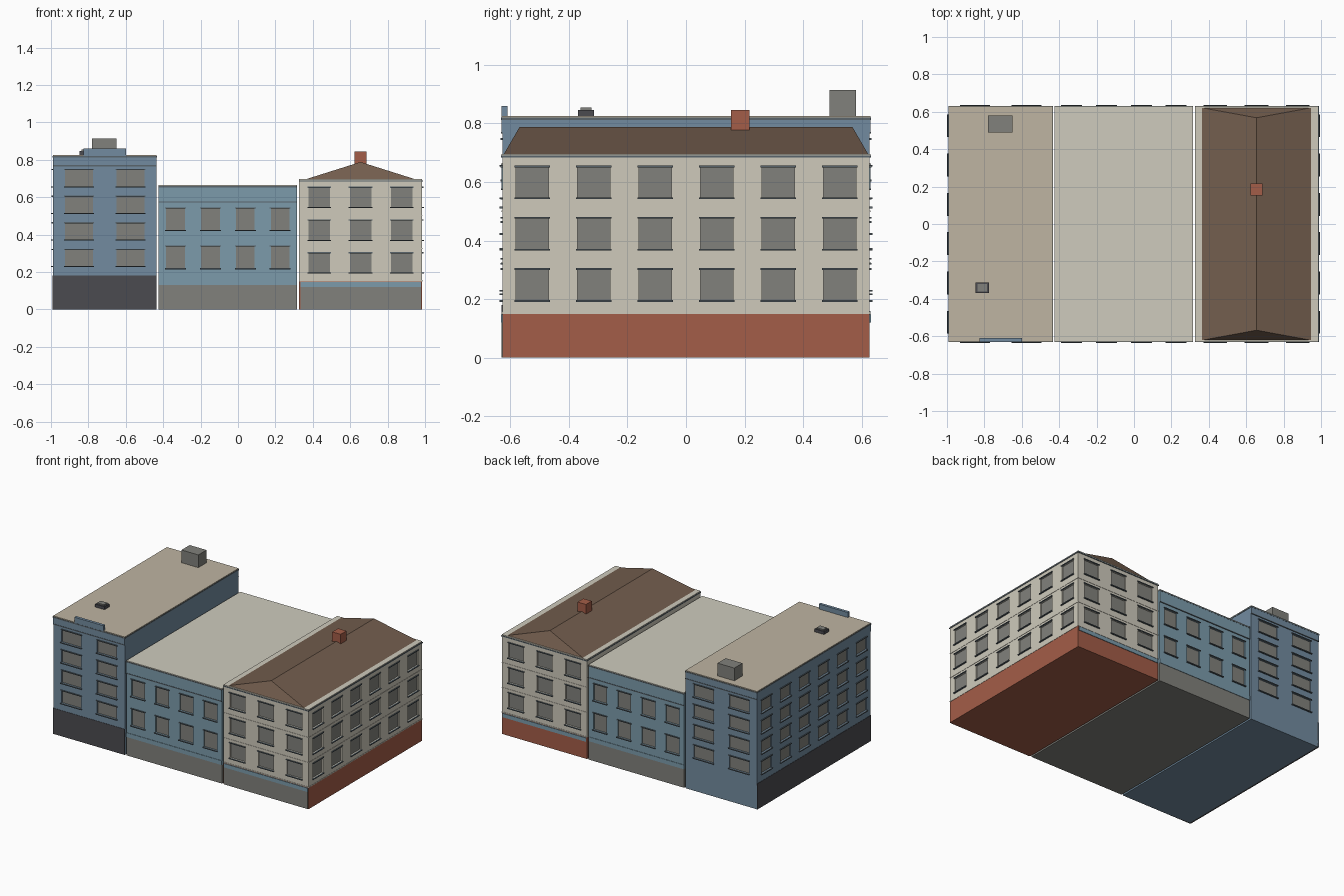
import bpy, bmesh

if "Cube" in bpy.data.objects:
    bpy.data.objects.remove(bpy.data.objects["Cube"])

Y = 0.627          # half depth of the walls
PROUD = 0.009      # how far sills stand out
RECESS = 0.01      # how far panes sit back


def material(name, r, g, b):
    m = bpy.data.materials.new(name)
    m.diffuse_color = (r, g, b, 1)
    m.use_nodes = True
    m.node_tree.nodes["Principled BSDF"].inputs["Base Color"].default_value = m.diffuse_color
    return m


BLUE = material("slate_blue", 0.17, 0.26, 0.35)
SKY = material("pale_blue", 0.20, 0.33, 0.41)
CREAM = material("cream", 0.62, 0.59, 0.50)
RED = material("brick_red", 0.37, 0.11, 0.065)
BROWN = material("roof_brown", 0.17, 0.11, 0.075)
TAN = material("roof_tan", 0.52, 0.46, 0.36)
PALE = material("roof_pale", 0.62, 0.60, 0.51)
GLASS = material("window_grey", 0.22, 0.22, 0.20)
DARK = material("dark_grey", 0.07, 0.07, 0.08)
TRIM = material("trim_grey", 0.10, 0.13, 0.15)


def boxes(name, spans, mat):
    """One object made of boxes given as (x0, x1, y0, y1, z0, z1)."""
    bm = bmesh.new()
    for x0, x1, y0, y1, z0, z1 in spans:
        for v in bmesh.ops.create_cube(bm, size=1)["verts"]:
            v.co = (x0 if v.co.x < 0 else x1,
                    y0 if v.co.y < 0 else y1,
                    z0 if v.co.z < 0 else z1)
    me = bpy.data.meshes.new(name)
    bm.to_mesh(me)
    bm.free()
    if mat:
        me.materials.append(mat)
    ob = bpy.data.objects.new(name, me)
    bpy.context.collection.objects.link(ob)
    return ob


def slab(axis, sign, face, c, w, inner, outer, z0, z1):
    """Box on a facade, from 'inner' to 'outer' measured outward from the face."""
    a, b = sorted((sign * (face + inner), sign * (face + outer)))
    if axis == "y":
        return (c - w / 2, c + w / 2, a, b, z0, z1)
    return (a, b, c - w / 2, c + w / 2, z0, z1)


def building(name, x0, x1, base_top, top, facades, rows, wall_mat, base_mat):
    wall = boxes(name + "_walls", [(x0, x1, -Y, Y, base_top, top)], wall_mat)
    boxes(name + "_ground_floor", [(x0, x1, -Y, Y, 0, base_top)], base_mat)
    holes, panes, sills = [], [], []
    for axis, sign, face, centres, w in facades:
        for c in centres:
            for z0, z1 in rows:
                f = (axis, sign, face, c)
                holes.append(slab(*f, w, -RECESS, 0.02, z0, z1))
                panes.append(slab(*f, w, -RECESS - 0.001, -RECESS + 0.002, z0, z1))
                sills.append(slab(*f, w + 0.012, -0.002, PROUD, z0 - 0.006, z0))
                sills.append(slab(*f, w + 0.012, -0.002, PROUD * 0.7, z1, z1 + 0.006))
    # window openings
    cutter = boxes(name + "_cutter", holes, None)
    cutter.hide_render = True
    mod = wall.modifiers.new("openings", "BOOLEAN")
    mod.object = cutter
    mod.operation = "DIFFERENCE"
    mod.solver = "EXACT"
    bpy.context.view_layer.objects.active = wall
    bpy.ops.object.modifier_apply(modifier=mod.name)
    bpy.data.objects.remove(cutter)
    boxes(name + "_window_panes", panes, GLASS)
    boxes(name + "_window_sills", sills, TRIM)


def bands(name, x0, x1, heights, out, mat):
    """Thin courses along the front and back."""
    boxes(name, [slab("y", s, Y, (x0 + x1) / 2, x1 - x0, -0.005, out, a, b)
                 for s in (-1, 1) for a, b in heights], mat)


side_centres = [-0.525 + 0.21 * i for i in range(6)]

# Left building: tall, flat roof
L0, L1 = -0.99, -0.436
front = [-0.85, -0.575]
building("left", L0, L1, 0.18, 0.812,
         [("y", -1, Y, front, 0.15), ("y", 1, Y, front, 0.15),
          ("x", -1, -L0, side_centres, 0.11)],
         [(0.232 + 0.142 * i, 0.318 + 0.142 * i) for i in range(4)], BLUE, BLUE)
boxes("left_plinth_panel", [(L0 - 0.002, L0 + 0.01, -Y, Y, 0, 0.18),
                            (L0 - 0.002, L1, -Y - 0.002, -Y + 0.01, 0, 0.18)], DARK)
bands("left_cornice", L0, L1, [(0.77, 0.812)], 0.003, BLUE)
bands("left_cornice_line", L0, L1, [(0.765, 0.771)], 0.005, TRIM)
boxes("left_roof_edge", [(L0 - 0.002, L1 + 0.002, -Y - 0.004, Y + 0.004, 0.812, 0.82)], TRIM)
boxes("left_roof", [(L0, L1, -Y - 0.002, Y + 0.002, 0.82, 0.825)], TAN)
boxes("left_front_parapet", [(-0.825, -0.60, -Y - 0.003, -0.61, 0.815, 0.86)], BLUE)
boxes("stair_housing", [(-0.78, -0.65, 0.49, 0.58, 0.82, 0.914)], GLASS)
boxes("roof_vent", [(-0.848, -0.775, -0.368, -0.314, 0.82, 0.846)], DARK)
boxes("roof_vent_cap", [(-0.838, -0.785, -0.36, -0.322, 0.846, 0.854)], GLASS)

# Middle building: low, flat roof, shop front
M0, M1 = -0.424, 0.315
front = [-0.334 + 0.1865 * i for i in range(4)]
building("middle", M0, M1, 0.13, 0.652,
         [("y", -1, Y, front, 0.10), ("y", 1, Y, front, 0.10)],
         [(0.22, 0.335), (0.425, 0.54)], SKY, GLASS)
bands("middle_shop_fascia", M0, M1, [(0.13, 0.16)], 0.003, SKY)
bands("middle_cornice", M0, M1, [(0.578, 0.652)], 0.003, SKY)
bands("middle_cornice_line", M0, M1, [(0.572, 0.578)], 0.005, TRIM)
boxes("middle_roof_edge", [(M0, M1, -Y - 0.004, Y + 0.004, 0.652, 0.659)], TRIM)
boxes("middle_roof", [(M0, M1, -Y - 0.002, Y + 0.002, 0.659, 0.664)], PALE)

# Right building: hipped roof, brick ground floor
R0, R1 = 0.327, 0.985
front = [0.435, 0.655, 0.875]
building("right", R0, R1, 0.15, 0.683,
         [("y", -1, Y, front, 0.115), ("y", 1, Y, front, 0.115),
          ("x", 1, R1, side_centres, 0.11)],
         [(0.197 + 0.175 * i, 0.30 + 0.175 * i) for i in range(3)], CREAM, RED)
courses = [(0.15, 0.156), (0.323, 0.327), (0.498, 0.502)]
bands("right_string_courses", R0, R1, courses, 0.002, CREAM)
boxes("right_side_courses", [(R1 - 0.01, R1 + 0.002, -Y, Y, a, b) for a, b in courses], CREAM)
boxes("right_shop_front", [(R0 + 0.006, R1 - 0.006, -Y - 0.002, -Y + 0.01, 0, 0.12)], GLASS)
bands("right_shop_fascia", R0 + 0.006, R1 - 0.006, [(0.12, 0.147)], 0.004, SKY)
boxes("right_eaves", [(R0 - 0.002, R1 + 0.003, -Y - 0.004, Y + 0.004, 0.683, 0.69)], TRIM)
boxes("right_eaves_top", [(R0, R1, -Y - 0.002, Y + 0.002, 0.69, 0.696)], CREAM)

# Hipped roof: a box whose top is pinched to a ridge
roof = boxes("hipped_roof", [(0.36, 0.95, -0.622, 0.622, 0.695, 0.788)], BROWN)
bm = bmesh.new()
bm.from_mesh(roof.data)
for v in bm.verts:
    if v.co.z > 0.75:
        v.co.x = 0.655
        v.co.y *= 0.568 / 0.622
bmesh.ops.remove_doubles(bm, verts=bm.verts, dist=0.001)
bm.to_mesh(roof.data)
bm.free()
boxes("chimney", [(0.622, 0.687, 0.153, 0.217, 0.76, 0.845)], RED)
